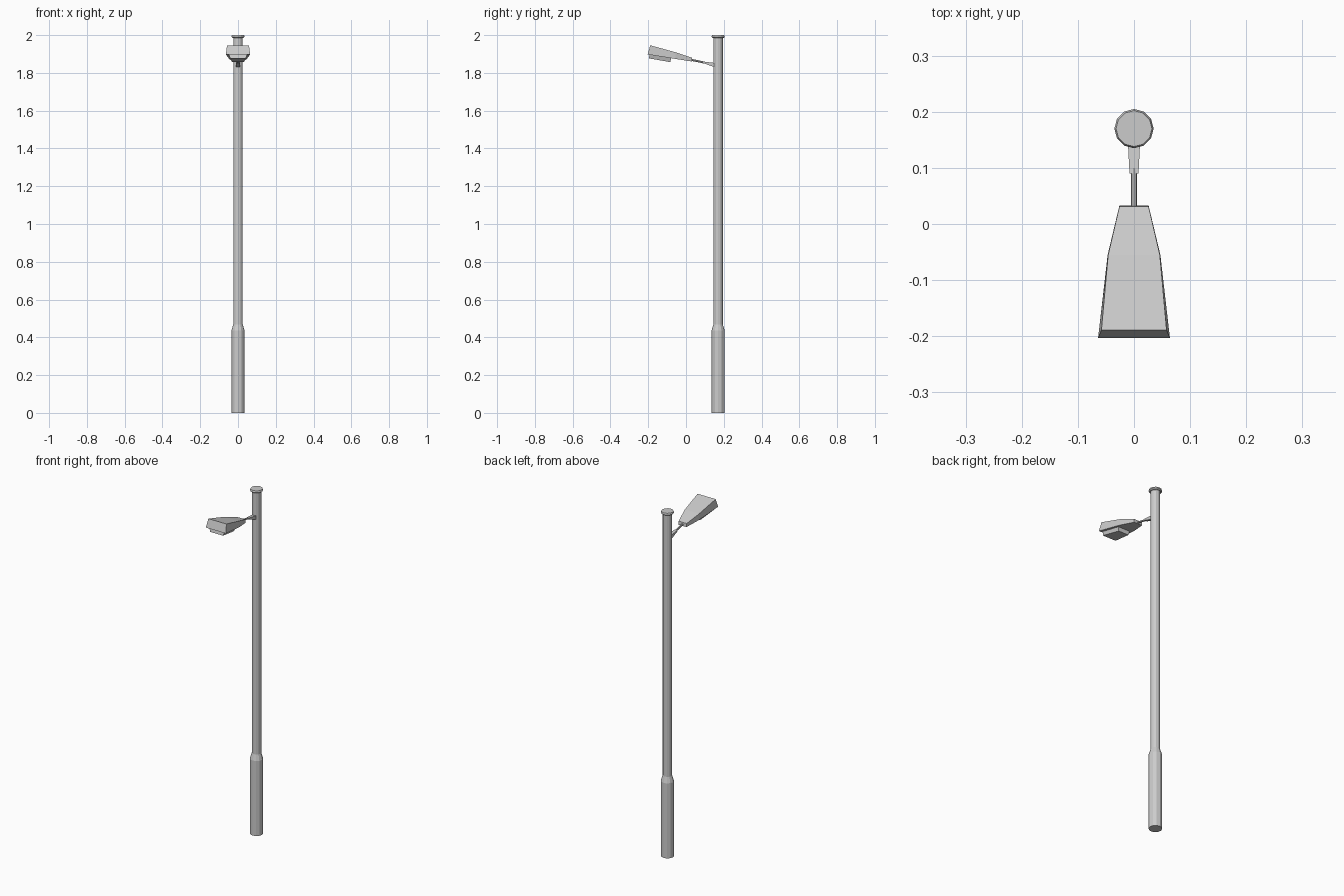
import bpy
import math

if "Cube" in bpy.data.objects:
    bpy.data.objects.remove(bpy.data.objects["Cube"])

POLE_Y = 0.17


def make(name, verts, faces):
    mesh = bpy.data.meshes.new(name)
    mesh.from_pydata(verts, [], faces)
    mesh.update()
    obj = bpy.data.objects.new(name, mesh)
    bpy.context.collection.objects.link(obj)
    return obj


def loft(name, rings):
    """Skin equally sized rings of points and cap both ends."""
    n = len(rings[0])
    verts = [p for ring in rings for p in ring]
    faces = [(r * n + i, r * n + (i + 1) % n, (r + 1) * n + (i + 1) % n, (r + 1) * n + i)
             for r in range(len(rings) - 1) for i in range(n)]
    faces.append(tuple(reversed(range(n))))
    faces.append(tuple(range(len(verts) - n, len(verts))))
    return make(name, verts, faces)


def turned(name, profile, sides=12):
    """Turn (radius, z) points round the pole axis."""
    angles = [2 * math.pi * i / sides for i in range(sides)]
    return loft(name, [[(r * math.cos(a), POLE_Y + r * math.sin(a), z) for a in angles]
                       for r, z in profile])


def section(bottom, top):
    """Four-cornered section from (half width, y, z) bottom and top edges."""
    (wb, yb, zb), (wt, yt, zt) = bottom, top
    return [(-wb, yb, zb), (-wt, yt, zt), (wt, yt, zt), (wb, yb, zb)]


# Pole with a thicker foot
turned("pole", [(0.035, 0), (0.035, 0.435), (0.025, 0.468), (0.025, 1.988)])

# Flat cap
turned("pole_cap", [(0.030, 1.986), (0.035, 1.991), (0.032, 2.0)])

# Tapered bracket on the pole
loft("arm_bracket", [
    section((0.008, 0.09, 1.852), (0.008, 0.09, 1.860)),
    section((0.011, 0.148, 1.831), (0.011, 0.148, 1.853)),
])

# Thin rod between bracket and lamp head
def rod_ring(y, z, r=0.0055, sides=8):
    return [(r * math.sin(2 * math.pi * i / sides), y,
             z + r * math.cos(2 * math.pi * i / sides)) for i in range(sides)]

loft("arm_rod", [rod_ring(0.02, 1.871), rod_ring(0.10, 1.854)])

# Wedge-shaped lamp housing
loft("lamp_housing", [
    section((0.064, -0.203, 1.898), (0.058, -0.189, 1.946)),
    section((0.047, -0.055, 1.874), (0.046, -0.055, 1.909)),
    section((0.026, 0.033, 1.860), (0.026, 0.031, 1.880)),
])

# Lens under the housing
loft("lamp_lens", [
    section((0.042, -0.197, 1.877), (0.048, -0.192, 1.899)),
    section((0.032, -0.083, 1.857), (0.038, -0.078, 1.880)),
])
